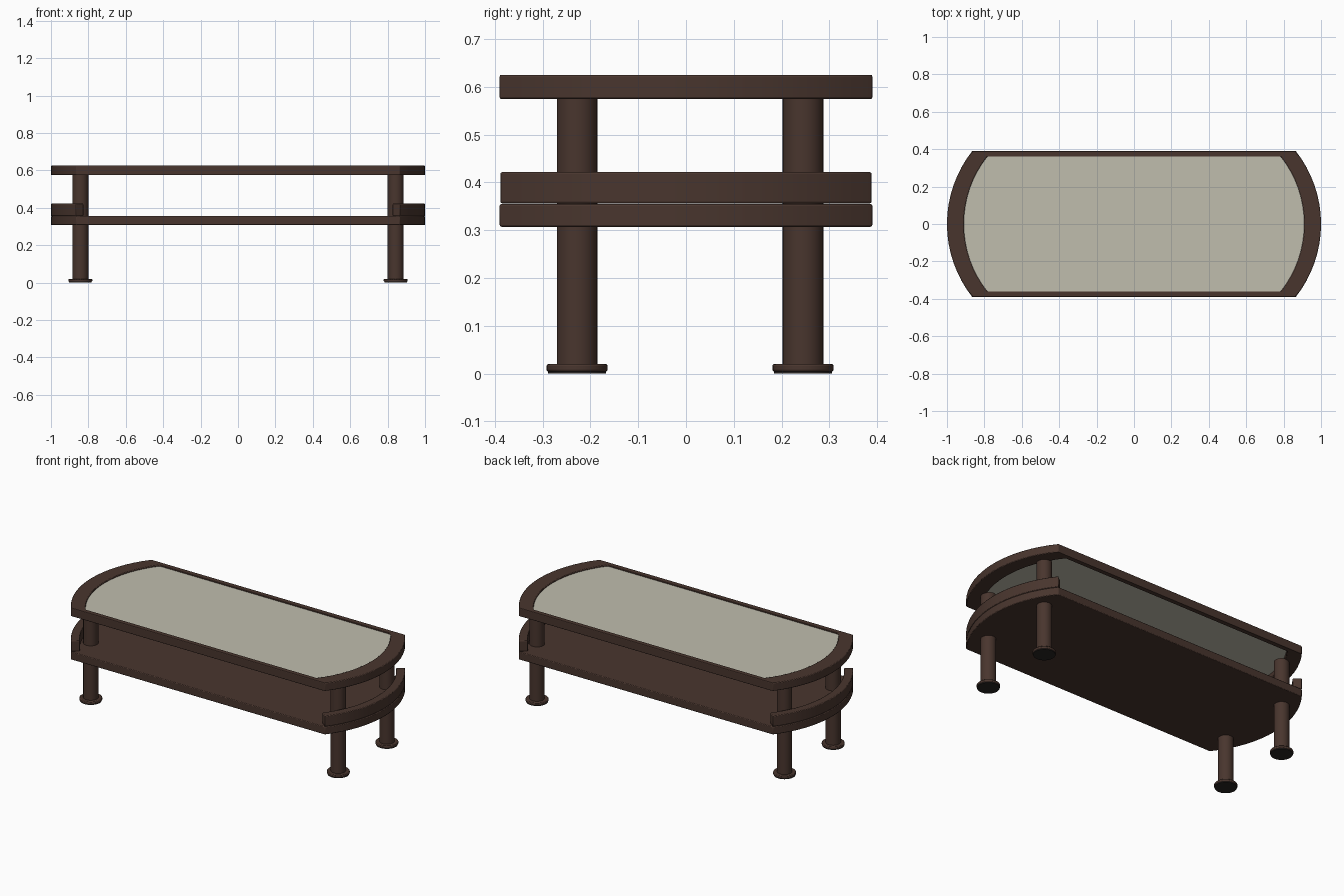
import bpy, bmesh, math

if "Cube" in bpy.data.objects:
    bpy.data.objects.remove(bpy.data.objects["Cube"])

def material(name, rgb):
    m = bpy.data.materials.new(name)
    m.diffuse_color = (*rgb, 1)
    m.use_nodes = True
    m.node_tree.nodes["Principled BSDF"].inputs["Base Color"].default_value = m.diffuse_color
    return m

WOOD = material("dark brown wood", (0.066, 0.036, 0.027))
GLASS = material("frosted glass", (0.527, 0.509, 0.423))
PAD = material("black pad", (0.022, 0.018, 0.017))
N = 16  # segments per end arc

def arc(apex, x, y):
    """Right-hand end arc from (x,-y) through (apex,0) to (x,y)."""
    s = apex - x
    r = (y * y + s * s) / (2 * s)
    a = math.asin(y / r)
    c = apex - r
    return [(c + r * math.cos(t), r * math.sin(t))
            for t in (-a + 2 * a * i / N for i in range(N + 1))]

def outline(apex, x, y):
    e = arc(apex, x, y)
    return e + [(-px, -py) for px, py in e]

def finish(name, bm, mat, bevel=0.004):
    bmesh.ops.recalc_face_normals(bm, faces=bm.faces)
    me = bpy.data.meshes.new(name)
    bm.to_mesh(me)
    bm.free()
    me.materials.append(mat)
    ob = bpy.data.objects.new(name, me)
    bpy.context.collection.objects.link(ob)
    bpy.ops.object.select_all(action='DESELECT')
    ob.select_set(True)
    bpy.context.view_layer.objects.active = ob
    bpy.ops.object.shade_smooth_by_angle(angle=math.radians(30))
    if bevel:
        b = ob.modifiers.new("edge", 'BEVEL')
        b.width, b.segments = bevel, 2
        b.limit_method, b.angle_limit = 'ANGLE', math.radians(40)
    return ob

def slab(name, pts, z0, z1, mat, bevel=0.004):
    bm = bmesh.new()
    lo = [bm.verts.new((x, y, z0)) for x, y in pts]
    hi = [bm.verts.new((x, y, z1)) for x, y in pts]
    n = len(pts)
    bm.faces.new(lo)
    bm.faces.new(hi)
    for i in range(n):
        j = (i + 1) % n
        bm.faces.new((lo[i], lo[j], hi[j], hi[i]))
    return finish(name, bm, mat, bevel)

def ring(name, outer, inner, z0, z1, mat):
    bm = bmesh.new()
    loops = [[bm.verts.new((x, y, z)) for x, y in p]
             for p, z in ((outer, z0), (outer, z1), (inner, z1), (inner, z0))]
    n = len(outer)
    for k in range(4):
        a, b = loops[k], loops[(k + 1) % 4]
        for i in range(n):
            j = (i + 1) % n
            bm.faces.new((a[i], a[j], b[j], b[i]))
    return finish(name, bm, mat)

def disc(name, x, y, r, z0, z1, mat, bevel=0.0):
    pts = [(x + r * math.cos(t), y + r * math.sin(t))
           for t in (2 * math.pi * i / 32 for i in range(32))]
    return slab(name, pts, z0, z1, mat, bevel)

OUTER = (1.0, 0.865, 0.39)
INNER = (0.91, 0.785, 0.36)

# table top: wooden rim with a recessed glass pane
ring("top_frame", outline(*OUTER), outline(*INNER), 0.575, 0.625, WOOD)
slab("glass_pane", outline(*INNER), 0.603, 0.617, GLASS, 0)

# lower shelf
slab("shelf", outline(*OUTER), 0.307, 0.355, WOOD)

# curved rails on the shelf ends (inner curve concentric with the outer)
edge = arc(*OUTER)
s = OUTER[0] - OUTER[1]
R = (OUTER[2] ** 2 + s * s) / (2 * s)
cx, k = 1 - R, (R - 0.05) / R
rail = edge + [(cx + (x - cx) * k, y * k) for x, y in reversed(edge)]
for side, sx in (("left", -1), ("right", 1)):
    slab(side + "_rail", [(sx * x, y) for x, y in rail], 0.356, 0.422, WOOD)
    # round legs, flared feet and floor pads
    for end, y in (("front", -0.228), ("back", 0.245)):
        tag = f"{end}_{side}_"
        x = sx * 0.843
        disc(tag + "leg", x, y, 0.0425, 0.018, 0.58, WOOD)
        disc(tag + "foot", x, y, 0.064, 0.004, 0.020, WOOD, 0.004)
        disc(tag + "pad", x, y, 0.061, 0.0, 0.006, PAD)
